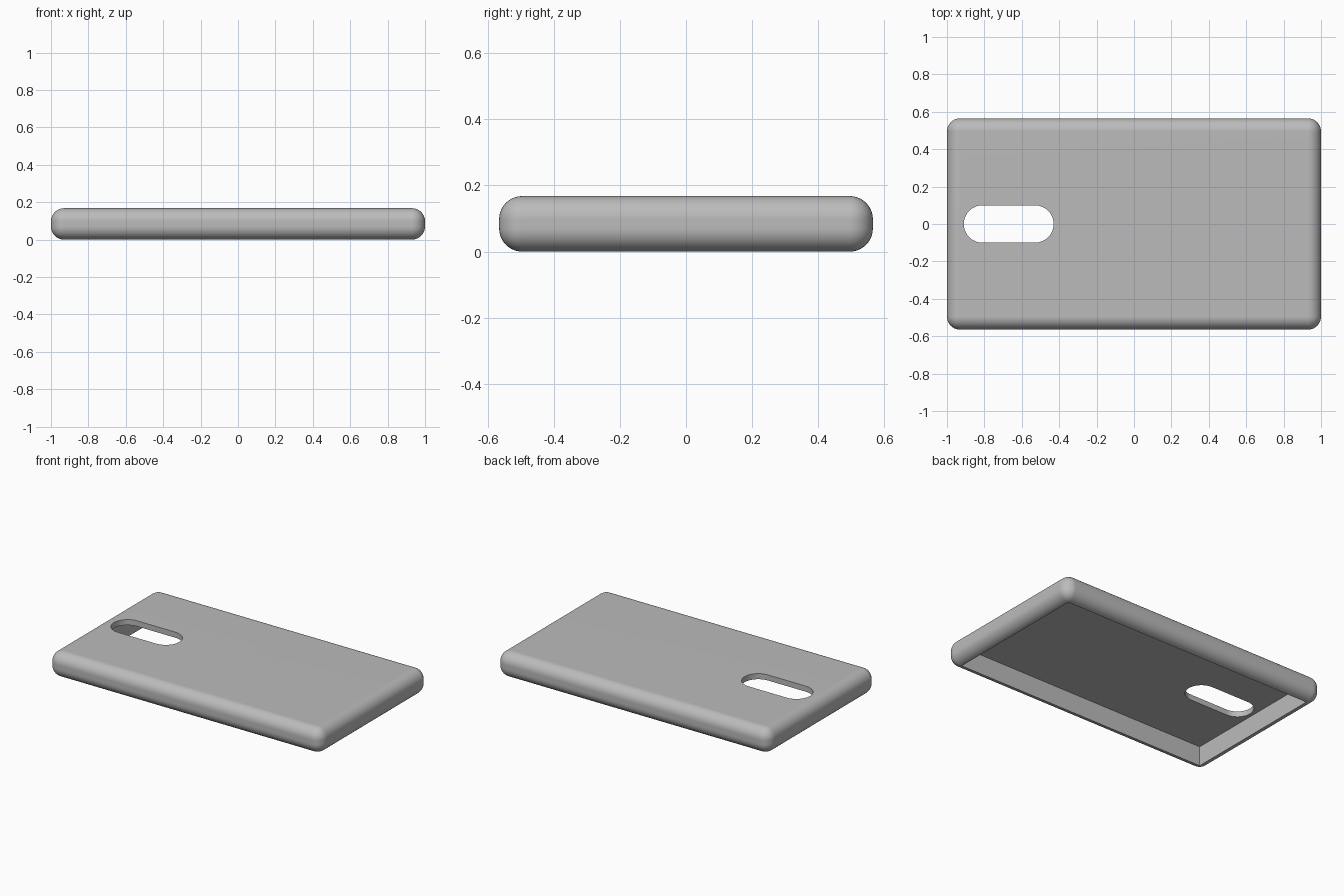
import bpy, bmesh, math
from mathutils import Matrix

old = bpy.data.objects.get("Cube")
if old:
    bpy.data.objects.remove(old, do_unlink=True)

LENGTH, WIDTH, HEIGHT = 2.0, 1.13, 0.168
ROUND = 0.07       # radius of the outer edges
WALL = 0.067       # side wall thickness
BACK = 0.037       # back panel thickness

grey = bpy.data.materials.new("plain grey")
grey.use_nodes = True
colour = (0.5, 0.5, 0.5, 1)
grey.diffuse_color = colour
grey.node_tree.nodes["Principled BSDF"].inputs["Base Color"].default_value = colour


def finish(bm, name):
    bmesh.ops.recalc_face_normals(bm, faces=bm.faces)
    mesh = bpy.data.meshes.new(name)
    bm.to_mesh(mesh)
    bm.free()
    obj = bpy.data.objects.new(name, mesh)
    obj.data.materials.append(grey)
    bpy.context.collection.objects.link(obj)
    return obj


def box(name, size, bottom, radius=0):
    bm = bmesh.new()
    place = Matrix.Translation((0, 0, bottom + size[2] / 2)) @ Matrix.Diagonal((*size, 1))
    bmesh.ops.create_cube(bm, size=1, matrix=place)
    if radius:
        bmesh.ops.bevel(bm, geom=bm.edges[:], offset=radius, offset_type='OFFSET',
                        segments=10, profile=0.5, affect='EDGES')
    return finish(bm, name)


def slot(name, x_min, x_max, radius, bottom, top, steps=24):
    bm = bmesh.new()
    verts = []
    for cx, start in ((x_max - radius, -math.pi / 2), (x_min + radius, math.pi / 2)):
        for i in range(steps + 1):
            a = start + math.pi * i / steps
            verts.append(bm.verts.new((cx + radius * math.cos(a), radius * math.sin(a), bottom)))
    face = bm.faces.new(verts)
    side = bmesh.ops.extrude_face_region(bm, geom=[face])["geom"]
    bmesh.ops.translate(bm, vec=(0, 0, top - bottom),
                        verts=[g for g in side if isinstance(g, bmesh.types.BMVert)])
    return finish(bm, name)


# Rounded shell, open underneath, with a camera slot through the back panel
case = box("case_shell", (LENGTH, WIDTH, HEIGHT), 0, ROUND)
cavity_top = HEIGHT - BACK
cutters = [
    box("cavity_cutter", (LENGTH - 2 * WALL, WIDTH - 2 * WALL, cavity_top + 0.1), -0.1),
    slot("camera_slot_cutter", -0.91, -0.43, 0.1, 0.06, HEIGHT + 0.1),
]

bpy.ops.object.select_all(action='DESELECT')
case.select_set(True)
bpy.context.view_layer.objects.active = case
for cutter in cutters:
    cutter.hide_render = True
    cut = case.modifiers.new("cut", 'BOOLEAN')
    cut.operation = 'DIFFERENCE'
    cut.solver = 'EXACT'
    cut.object = cutter
    bpy.ops.object.modifier_apply(modifier=cut.name)
    bpy.data.objects.remove(cutter, do_unlink=True)

# Smooth edges, flat panels
bpy.ops.object.shade_smooth_by_angle(angle=math.radians(30))
flat = case.modifiers.new("flat panels", 'WEIGHTED_NORMAL')
flat.keep_sharp = True
